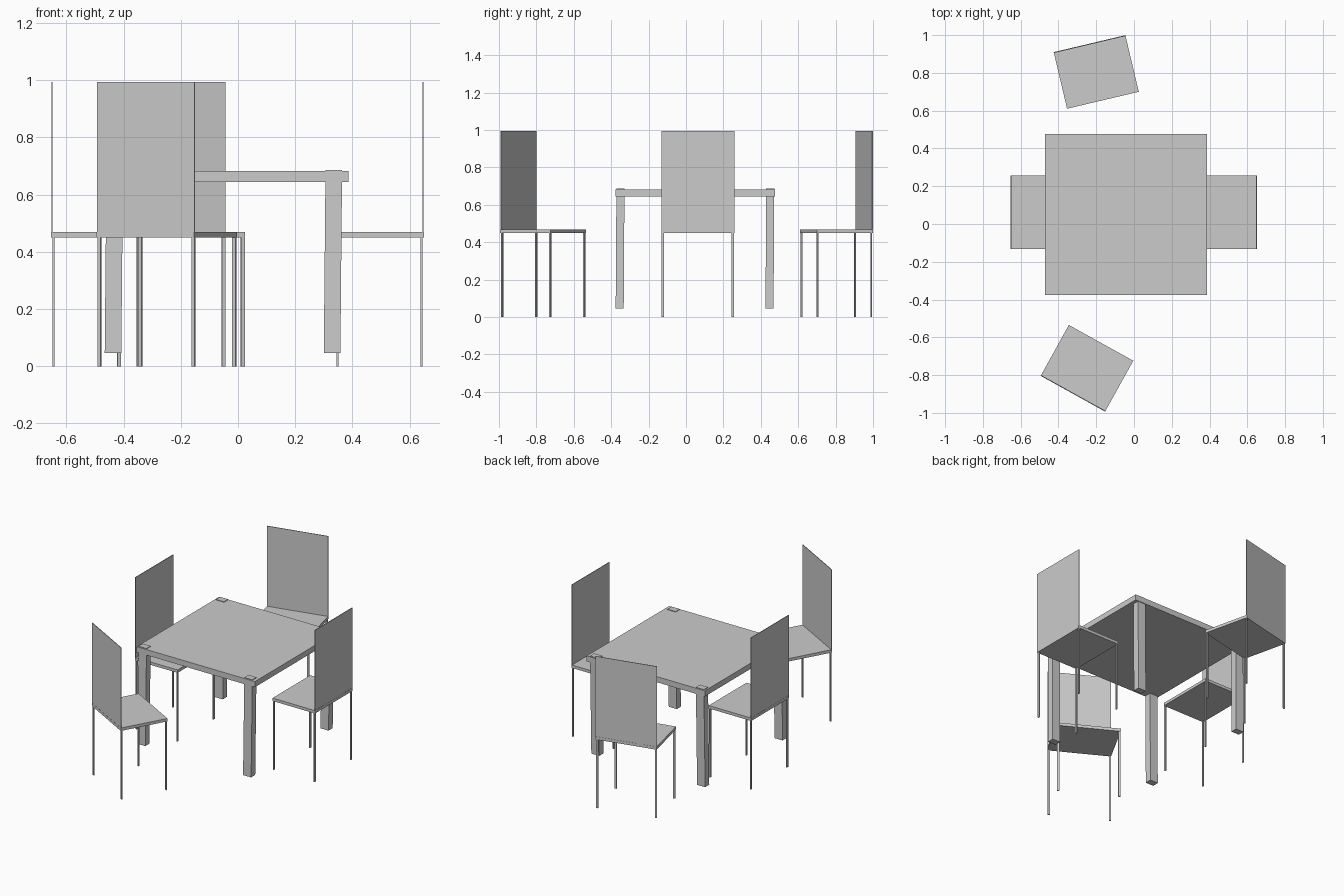
import bpy, bmesh
from math import radians
from mathutils import Matrix, Vector

if "Cube" in bpy.data.objects:
    bpy.data.objects.remove(bpy.data.objects["Cube"])


def box(name, lo, hi, matrix=Matrix.Identity(4), lean=(0, 0)):
    """Box from corner to corner; lean shifts the top face sideways."""
    bm = bmesh.new()
    bmesh.ops.create_cube(bm, size=1)
    lo, hi = Vector(lo), Vector(hi)
    for v in bm.verts:
        top = v.co.z > 0
        v.co = Vector([lo[i] + (v.co[i] + 0.5) * (hi[i] - lo[i]) for i in range(3)])
        if top:
            v.co += Vector((lean[0], lean[1], 0))
    mesh = bpy.data.meshes.new(name)
    bm.to_mesh(mesh)
    bm.free()
    obj = bpy.data.objects.new(name, mesh)
    obj.matrix_world = matrix
    bpy.context.collection.objects.link(obj)
    return obj


def chair(name, x, y, angle):
    """Chair whose backrest lies on local +y, turned about z."""
    m = Matrix.Translation((x, y, 0)) @ Matrix.Rotation(radians(angle), 4, 'Z')
    w, d = 0.195, 0.154
    box(name + "_seat", (-w, -d, 0.45), (w, d, 0.469), m)
    box(name + "_backrest", (-w, d - 0.005, 0.45), (w, d - 0.001, 0.994), m)
    for side, lx in (("left", -w + 0.001), ("right", w - 0.014)):
        for end, ly in (("front", -d + 0.002), ("rear", d - 0.011)):
            box(f"{name}_{end}_{side}_leg", (lx, ly, 0), (lx + 0.013, ly + 0.007, 0.46), m)


# Table top and four slightly leaning legs that just break through the surface
box("table_top", (-0.47, -0.377, 0.645), (0.386, 0.476, 0.682))
for side, lx in (("left", -0.466), ("right", 0.3)):
    for end, ly in (("front", -0.376), ("rear", 0.425)):
        box(f"table_{end}_{side}_leg", (lx, ly, 0.047), (lx + 0.058, ly + 0.043, 0.686),
            lean=(0.006, 0.004))

# Four chairs around the table
chair("left_chair", -0.499, 0.063, 90)
chair("right_chair", 0.496, 0.063, -90)
chair("rear_chair", -0.2, 0.805, 13.3)
chair("front_chair", -0.249, -0.764, 151)
